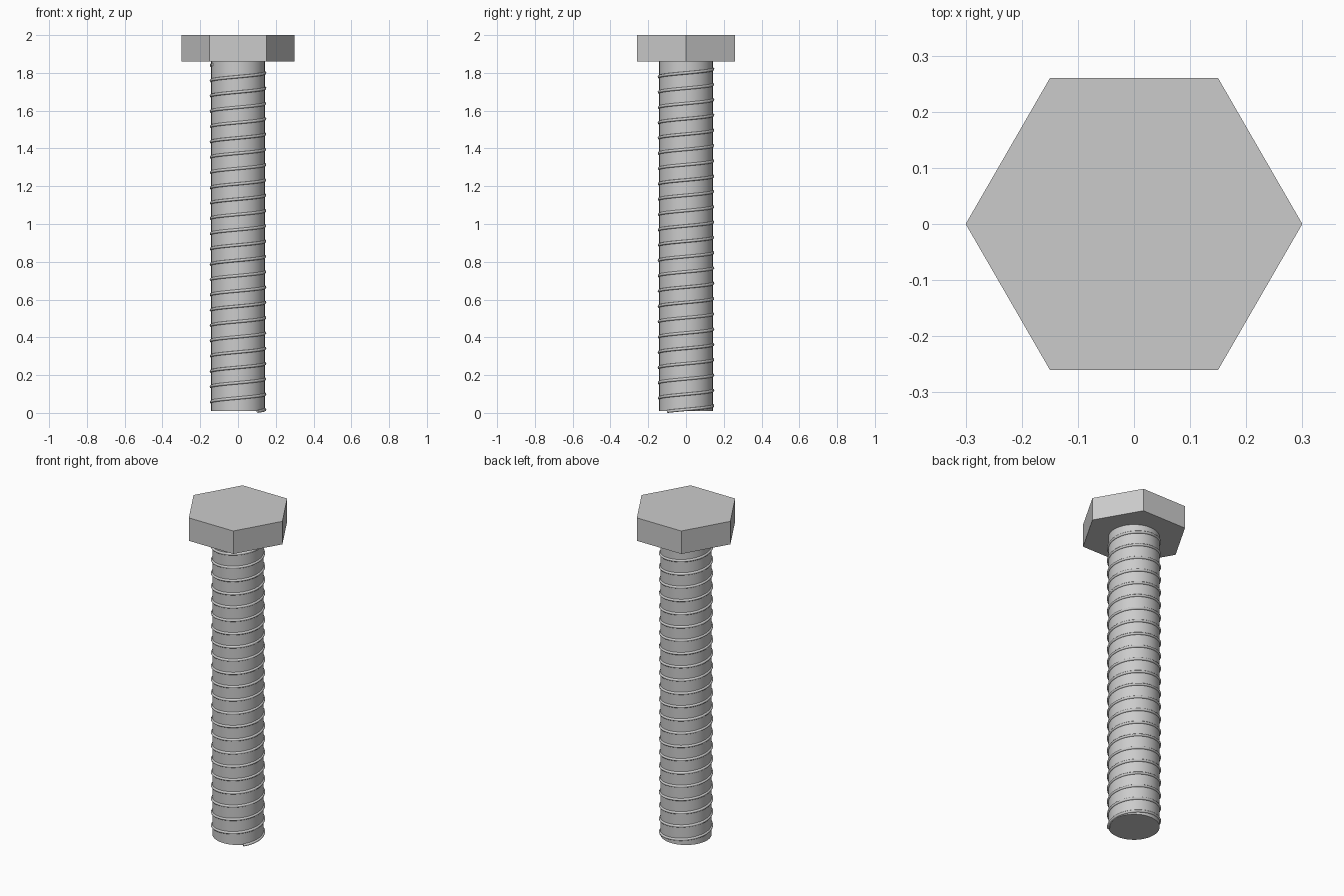
import bpy
from math import cos, sin, radians, tau

if "Cube" in bpy.data.objects:
    bpy.data.objects.remove(bpy.data.objects["Cube"])

HEAD_BOTTOM, TOP = 1.86, 2.0
SHANK_BOTTOM, SHANK_RADIUS = 0.01, 0.142


def prism(name, sides, radius, z0, z1):
    bpy.ops.mesh.primitive_cylinder_add(
        vertices=sides, radius=radius, depth=z1 - z0, location=(0, 0, (z0 + z1) / 2))
    obj = bpy.context.object
    obj.name = name
    return obj


# Hexagonal head, corners on the x axis
head = prism("hex_head", 6, 0.30, HEAD_BOTTOM, TOP)
head.rotation_euler.z = radians(30)

# Round shank
shank = prism("shank", 64, SHANK_RADIUS, SHANK_BOTTOM, HEAD_BOTTOM)
bpy.ops.object.shade_smooth_by_angle(angle=radians(30))

# Raised right-handed thread: thin round wire on a helix
PITCH, TURNS, STEPS, WIRE = 0.081, 22.68, 40, 0.008
START_ANGLE, START_Z = radians(-43), 0.008
curve = bpy.data.curves.new("thread", 'CURVE')
curve.dimensions = '3D'
curve.bevel_depth = WIRE
curve.bevel_resolution = 2
curve.use_fill_caps = True
spline = curve.splines.new('POLY')
count = int(TURNS * STEPS)
spline.points.add(count)
for i, point in enumerate(spline.points):
    turn = i / STEPS
    a = START_ANGLE + turn * tau
    point.co = (SHANK_RADIUS * cos(a), SHANK_RADIUS * sin(a), START_Z + PITCH * turn, 1)
thread = bpy.data.objects.new("thread", curve)
bpy.context.collection.objects.link(thread)

# Turn the thread into a smooth mesh
bpy.ops.object.select_all(action='DESELECT')
thread.select_set(True)
bpy.context.view_layer.objects.active = thread
bpy.ops.object.convert(target='MESH')
bpy.ops.object.shade_smooth_by_angle(angle=radians(60))
